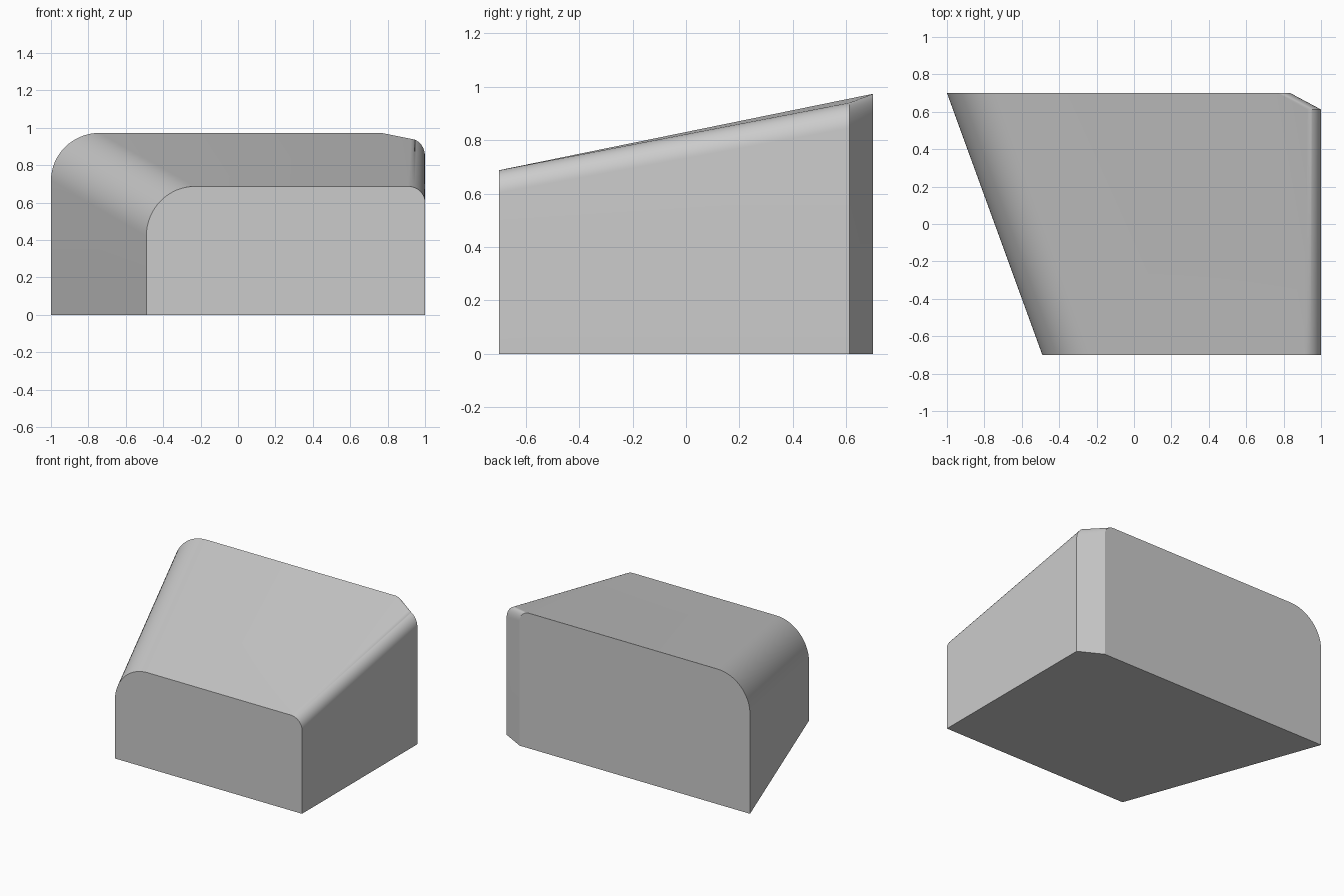
import bpy, bmesh
from math import sin, cos, pi

if "Cube" in bpy.data.objects:
    bpy.data.objects.remove(bpy.data.objects["Cube"])

N = 16  # segments per rounded corner
bm = bmesh.new()


def section(x, y, top, rx, rz, side):
    """Floor point, then a rounded shoulder ending on the top surface."""
    pts = [(x, y, 0)]
    for i in range(N + 1):
        a = pi / 2 * i / N
        pts.append((x - side * rx * (1 - cos(a)), y, top - rz * (1 - sin(a))))
    return [bm.verts.new(p) for p in pts]


def skin(a, b):
    for i in range(len(a) - 1):
        bm.faces.new((a[i], a[i + 1], b[i + 1], b[i]))


# slanted left side with wide shoulder
lf = section(-0.49, -0.7, 0.687, 0.26, 0.265, -1)
lb = section(-1.0, 0.7, 0.973, 0.26, 0.255, -1)
skin(lf, lb)

# right side with narrow shoulder and clipped back corner
rf = section(1.0, -0.7, 0.687, 0.09, 0.085, 1)
rm = section(1.0, 0.612, 0.94, 0.075, 0.095, 1)
rb = section(0.835, 0.7, 0.973, 0.075, 0.075, 1)
skin(rf, rm)
skin(rm, rb)

# sloping top, front, back and underside
bm.faces.new((lf[-1], lb[-1], rb[-1], rf[-1]))
bm.faces.new((rf[-1], rb[-1], rm[-1]))
bm.faces.new(lf + rf[::-1])
bm.faces.new(lb + rb[::-1])
bm.faces.new((lf[0], rf[0], rm[0], rb[0], lb[0]))
bmesh.ops.recalc_face_normals(bm, faces=bm.faces)

mesh = bpy.data.meshes.new("wedge_block")
bm.to_mesh(mesh)
bm.free()
block = bpy.data.objects.new("wedge_block", mesh)
bpy.context.collection.objects.link(block)
bpy.context.view_layer.objects.active = block
block.select_set(True)
bpy.ops.object.shade_smooth_by_angle(angle=0.4)
